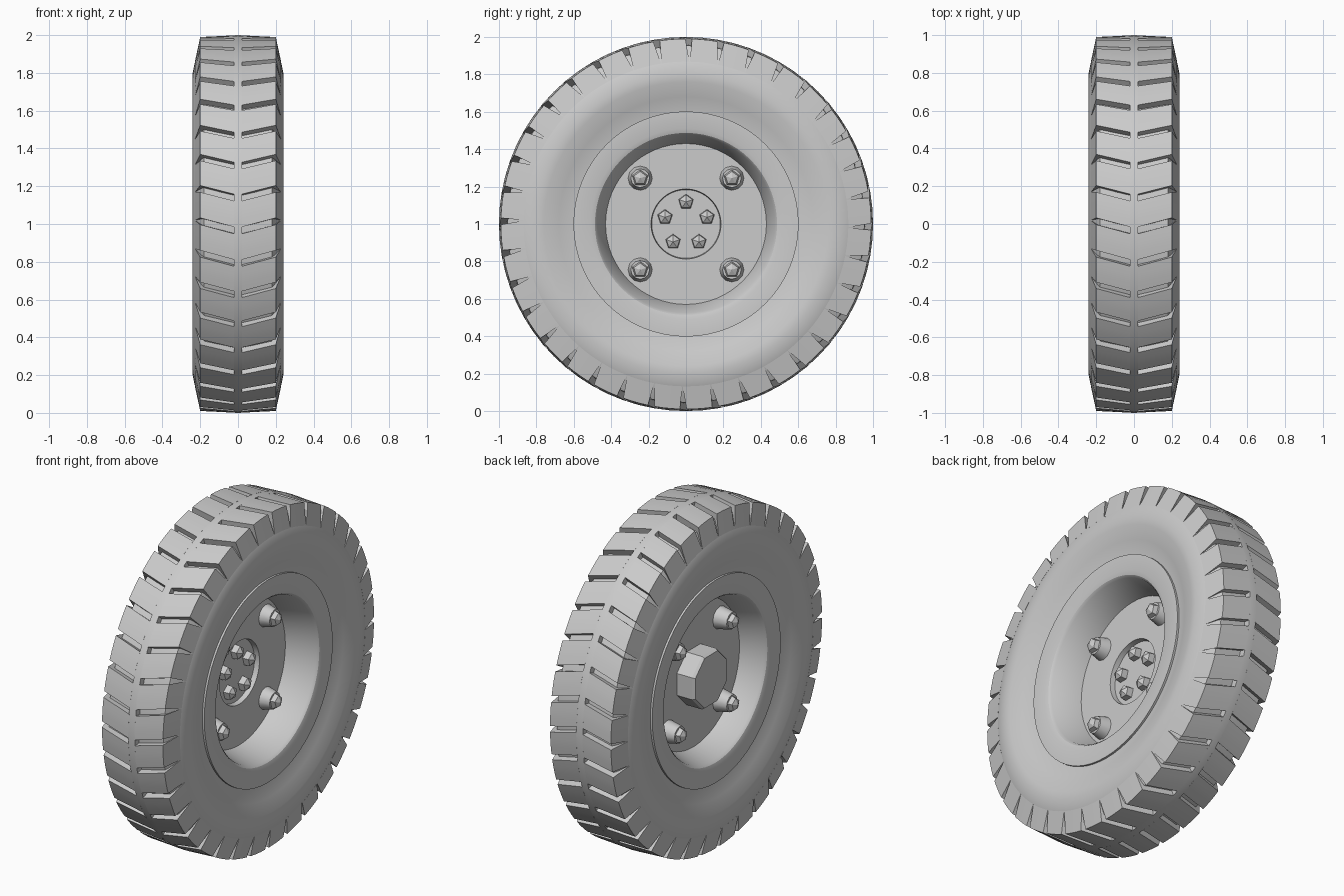
import bpy, bmesh, math
from mathutils import Matrix

cube = bpy.data.objects.get("Cube")
if cube:
    bpy.data.objects.remove(cube)

GREY = (0.6, 0.6, 0.6, 1)
grey = bpy.data.materials.new("plain_grey")
grey.use_nodes = True
grey.diffuse_color = GREY
grey.node_tree.nodes["Principled BSDF"].inputs["Base Color"].default_value = GREY


def add_object(name, bm, smooth=None):
    bmesh.ops.recalc_face_normals(bm, faces=bm.faces)
    mesh = bpy.data.meshes.new(name)
    bm.to_mesh(mesh)
    bm.free()
    obj = bpy.data.objects.new(name, mesh)
    obj.location = (0, 0, 1)
    mesh.materials.append(grey)
    bpy.context.collection.objects.link(obj)
    if smooth:
        bpy.ops.object.select_all(action='DESELECT')
        obj.select_set(True)
        bpy.context.view_layer.objects.active = obj
        bpy.ops.object.shade_smooth_by_angle(angle=math.radians(smooth))


def lathe(profile, steps):
    """Spin (x, radius) points about the x axis."""
    bm = bmesh.new()
    verts = [bm.verts.new((x, 0, r)) for x, r in profile]
    edges = [bm.edges.new(p) for p in zip(verts, verts[1:])]
    bmesh.ops.spin(bm, geom=verts + edges, cent=(0, 0, 0), axis=(1, 0, 0),
                   angle=math.tau, steps=steps, use_merge=True)
    bmesh.ops.remove_doubles(bm, verts=bm.verts, dist=1e-5)
    return bm


def place(bm, y, z, x, side):
    """Move a +x facing part out on the wheel, turned round for side -1."""
    turn = Matrix.Rotation(0 if side > 0 else math.pi, 4, 'Z')
    bm.transform(Matrix.Translation((x, y, z)) @ turn)
    return bm


# Tyre carcass, at the depth of the groove floors
half = [(0.18, 0.955), (0.2255, 0.87), (0.24, 0.8), (0.236, 0.76),
        (0.215, 0.68), (0.187, 0.6), (0.187, 0.57)]
outline = [(-x, r) for x, r in reversed(half)] + [(0, 0.962)] + half
add_object("tyre_carcass", lathe(outline, 72), 30)

# Rib round the middle of the tread
add_object("tread_rib", lathe(
    [(-0.022, 0.95), (-0.022, 0.999), (0, 1), (0.022, 0.999), (0.022, 0.95)], 72), 30)

# Tread blocks between slanted grooves: x, radius, half width of the groove
section = [(0.02, 0.94, 0.018), (0.02, 0.999, 0.018), (0.2, 0.99, 0.018),
           (0.2265, 0.868, 0.001), (0.18, 0.9, 0.018)]
GROOVES = 36
PITCH = math.tau / GROOVES
SLANT = 0.27
STEPS = 3
bm = bmesh.new()
for i in range(GROOVES):
    for side in (-1, 1):
        rings = []
        for s in range(STEPS + 1):
            ring = []
            for x, r, gap in section:
                a = (i - 0.07) * PITCH + SLANT * (x - 0.1)
                a += gap + (PITCH - 2 * gap) * s / STEPS
                ring.append(bm.verts.new((side * x, r * math.sin(a), r * math.cos(a))))
            rings.append(ring)
        bm.faces.new(rings[0])
        bm.faces.new(rings[-1][::-1])
        for a, b in zip(rings, rings[1:]):
            for j in range(len(a)):
                k = (j + 1) % len(a)
                bm.faces.new((a[j], b[j], b[k], a[k]))
add_object("tread_blocks", bm, 25)

# Rim with wheel disc and sunken hub face
add_object("rim", lathe(
    [(-0.02, 0), (-0.02, 0.183), (0.01, 0.187), (0.01, 0.43), (0.18, 0.475),
     (0.193, 0.487), (0.2, 0.51), (0.2, 0.602), (0.17, 0.602),
     (-0.17, 0.602), (-0.2, 0.602), (-0.2, 0.51), (-0.193, 0.487),
     (-0.18, 0.475), (-0.05, 0.43), (-0.05, 0)], 64), 30)

# Eight-sided hub cap on the inner side
cap = lathe([(0, 0.17), (0.1, 0.17), (0.115, 0.16), (0.115, 0)], 8)
bmesh.ops.rotate(cap, verts=cap.verts, matrix=Matrix.Rotation(math.pi / 8, 3, 'X'))
add_object("hub_cap", place(cap, 0, 0, -0.05, -1))

# Wheel lugs on both sides of the disc: tapered boss and five-sided nut
for side, base, length in ((1, 0.01, 0.06), (-1, -0.05, 0.08)):
    for sy in (-1, 1):
        for sz in (-1, 1):
            y, z = sy * 0.245, sz * 0.245
            boss = lathe([(0, 0.065), (length, 0.05), (length, 0)], 12)
            add_object("lug_boss", place(boss, y, z, base, side), 40)
            nut = lathe([(length - 0.01, 0.048), (length + 0.025, 0.036),
                         (length + 0.04, 0)], 5)
            add_object("lug_nut", place(nut, y, z, base, side))

# Ring of five hub bolts
for i in range(5):
    a = math.pi / 2 + math.tau * i / 5
    bolt = lathe([(0, 0.042), (0.035, 0.038), (0.055, 0)], 5)
    add_object("hub_bolt", place(bolt, 0.118 * math.cos(a),
                                 0.118 * math.sin(a), -0.02, 1))
